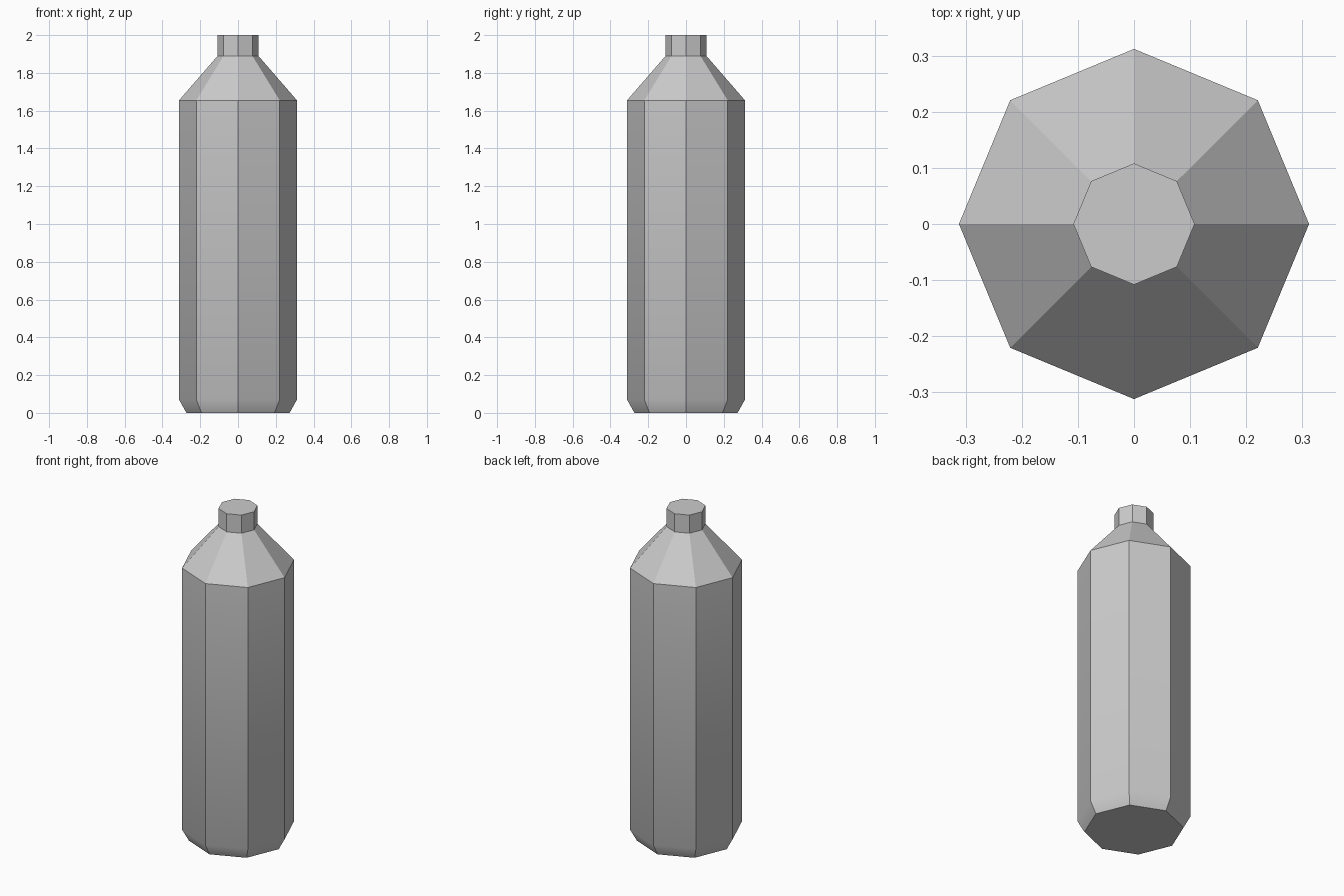
import bpy
import bmesh
import math

old = bpy.data.objects.get("Cube")
if old:
    bpy.data.objects.remove(old, do_unlink=True)

SIDES = 8


def make_material(name, color):
    mat = bpy.data.materials.new(name)
    mat.use_nodes = True
    mat.diffuse_color = color
    mat.node_tree.nodes["Principled BSDF"].inputs["Base Color"].default_value = color
    return mat


def lathe(name, profile, mat):
    """Closed solid of revolution from (radius, height) points."""
    bm = bmesh.new()
    rings = []
    for r, z in profile:
        angles = [2 * math.pi * i / SIDES for i in range(SIDES)]
        rings.append([bm.verts.new((r * math.cos(a), r * math.sin(a), z)) for a in angles])
    for low, high in zip(rings, rings[1:]):
        for i in range(SIDES):
            j = (i + 1) % SIDES
            bm.faces.new((low[i], low[j], high[j], high[i]))
    bm.faces.new(rings[0][::-1])
    bm.faces.new(rings[-1])
    mesh = bpy.data.meshes.new(name)
    bm.to_mesh(mesh)
    bm.free()
    mesh.materials.append(mat)
    obj = bpy.data.objects.new(name, mesh)
    bpy.context.collection.objects.link(obj)
    return obj


grey = make_material("light_grey", (0.6, 0.6, 0.6, 1))

# Bottle: chamfered base, straight body, sloped shoulder, short neck
bottle = lathe("bottle", [(0.273, 0), (0.312, 0.07), (0.312, 1.655),
                          (0.108, 1.89), (0.108, 2)], grey)

# Soft chamfer at the base, crisp edges elsewhere
bpy.ops.object.select_all(action="DESELECT")
bottle.select_set(True)
bpy.context.view_layer.objects.active = bottle
bpy.ops.object.shade_smooth_by_angle(angle=math.radians(30))
